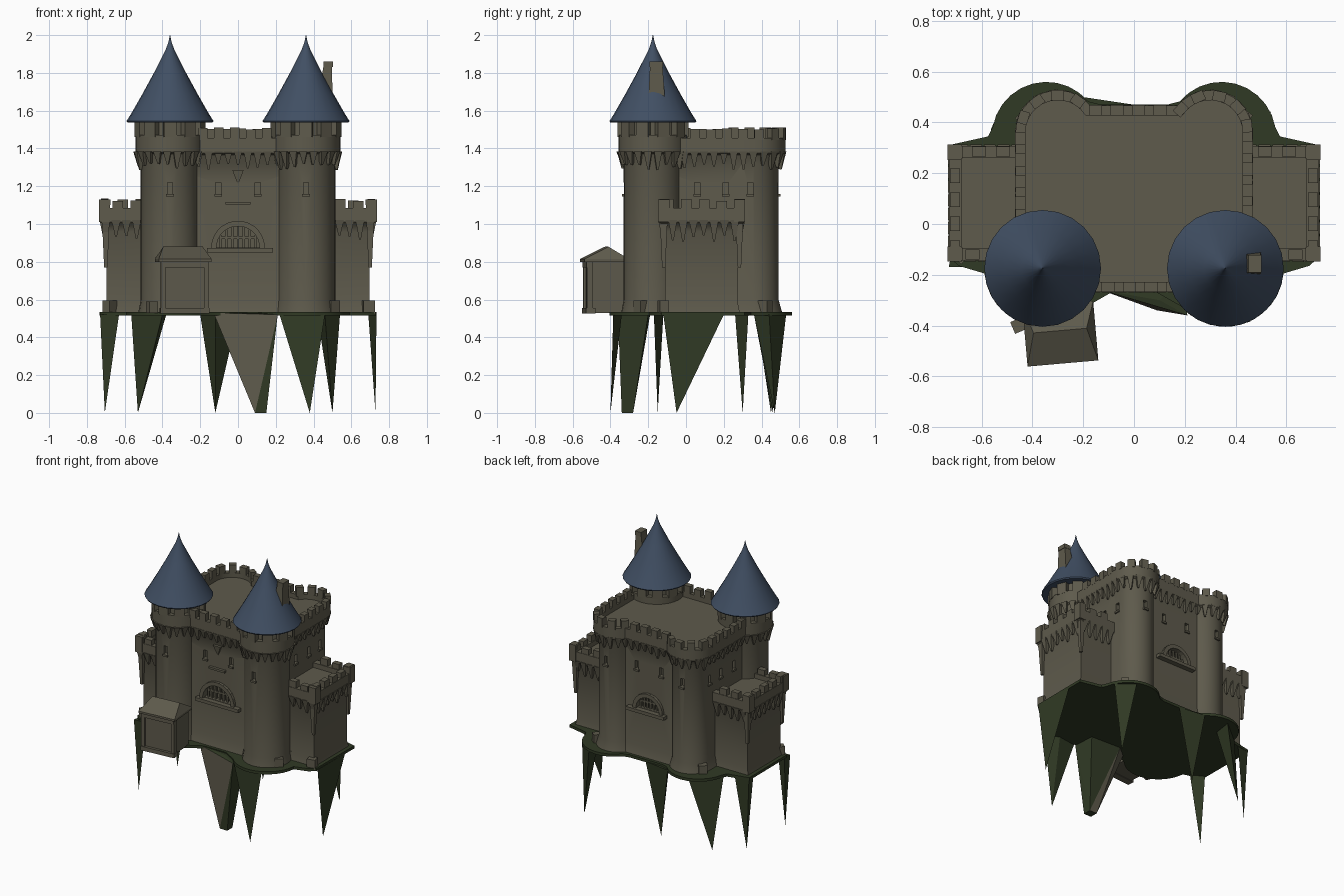
import bpy, bmesh, math, random
from mathutils import Vector, Matrix

if "Cube" in bpy.data.objects:
    bpy.data.objects.remove(bpy.data.objects["Cube"])
random.seed(4)

def mat(name, c):
    m = bpy.data.materials.new(name)
    m.diffuse_color = (*c, 1)
    m.use_nodes = True
    m.node_tree.nodes["Principled BSDF"].inputs["Base Color"].default_value = m.diffuse_color
    return m
STONE = mat("stone", (0.112, 0.103, 0.072))
SLATE = mat("slate_blue", (0.052, 0.078, 0.125))
MOSS = mat("moss_green", (0.030, 0.042, 0.018))

def finish(name, bm, *mats, smooth=True):
    bmesh.ops.recalc_face_normals(bm, faces=bm.faces)
    me = bpy.data.meshes.new(name)
    bm.to_mesh(me)
    bm.free()
    ob = bpy.data.objects.new(name, me)
    bpy.context.collection.objects.link(ob)
    for m in mats:
        me.materials.append(m)
    if smooth:
        bpy.ops.object.select_all(action='DESELECT')
        ob.select_set(True)
        bpy.context.view_layer.objects.active = ob
        bpy.ops.object.shade_smooth_by_angle(angle=math.radians(30))
    return ob

def loft(name, outline, sections, m):
    """Stack outline(offset) loops at the given heights and cap both ends."""
    bm = bmesh.new()
    loops = [[bm.verts.new((x, y, z)) for x, y in outline(o)] for o, z in sections]
    n = len(loops[0])
    for a, b in zip(loops, loops[1:]):
        for i in range(n):
            bm.faces.new((a[i], a[(i + 1) % n], b[(i + 1) % n], b[i]))
    bm.faces.new(loops[0])
    bm.faces.new(loops[-1])
    return finish(name, bm, m)

def hull(bm, pts):
    vs = [bm.verts.new(p) for p in pts]
    r = bmesh.ops.convex_hull(bm, input=vs)
    bmesh.ops.delete(bm, geom=[v for v in r["geom_interior"] if isinstance(v, bmesh.types.BMVert)], context='VERTS')

def box(bm, c, s, ang=0, taper=1.0, tilt=0):
    """Box centred on c; taper scales the lower end."""
    mx = Matrix.Translation(c) @ Matrix.Rotation(ang, 4, 'Z') @ Matrix.Rotation(tilt, 4, 'Y')
    vs = bmesh.ops.create_cube(bm, size=1)["verts"]
    for v in vs:
        k = taper if v.co.z < 0 else 1
        v.co = mx @ Vector((v.co.x * s[0] * k, v.co.y * s[1] * k, v.co.z * s[2]))

def walk(pts, step):
    """Even spaced points and tangent angles round a closed outline."""
    ps = [Vector(p) for p in pts]
    seg = [(a, b, (b - a).length) for a, b in zip(ps, ps[1:] + ps[:1])]
    total = sum(s[2] for s in seg)
    n = round(total / step)
    for i in range(n):
        d = (i + 0.5) * total / n
        for a, b, l in seg:
            if d <= l:
                p, t = a.lerp(b, d / l), b - a
                yield p.x, p.y, math.atan2(t.y, t.x)
                break
            d -= l

def arc(cx, cy, r, a0, a1, n):
    return [(cx + r * math.cos(math.radians(a0 + (a1 - a0) * i / n)),
             cy + r * math.sin(math.radians(a0 + (a1 - a0) * i / n))) for i in range(n + 1)]

def mirrored(half):
    return half + [(-x, y) for x, y in reversed(half)]

def crown(name, pts_m, step_m, z0, z1, pts_c, step_c, c0, c1, skip, depth=0.04, width=0.6):
    """Merlons on top of a parapet and pointed corbels under it."""
    bm = bmesh.new()
    for x, y, a in walk(pts_m, step_m):
        if not skip(x, y):
            h = z1 - z0 + random.uniform(-0.008, 0.004)
            box(bm, (x, y, z0 + h / 2 - 0.005), (step_m * width, depth, h + 0.01), a)
    for x, y, a in walk(pts_c, step_c):
        if not skip(x, y):
            h = c1 - c0 + random.uniform(-0.02, 0.015)
            box(bm, (x, y, c1 - h / 2), (step_c * 0.85, 0.055, h), a, 0.2)
    finish(name, bm, STONE, smooth=False)

TX, TY = 0.36, -0.175
def near_tower(x, y):
    return math.hypot(abs(x) - TX, y - TY) < 0.165

# keep with two rounded back corners
def keep_outline(o):
    r = 0.13 + o
    end = 180 - math.degrees(math.asin((0.07 + o) / r))
    return mirrored([(0.43 + o, -0.23 - o), (0.43 + o, 0.3)] + arc(0.30, 0.36, r, 0, end, 12))
keep = loft("keep", keep_outline, [(0.02, 0.53), (0.0, 0.60), (0, 1.32), (0.02, 1.365), (0.037, 1.375),
            (0.037, 1.455), (-0.002, 1.455), (-0.002, 1.42)], STONE)
crown("keep_battlements", keep_outline(0.018), 0.085, 1.455, 1.508,
      keep_outline(0.012), 0.052, 1.30, 1.385, near_tower)

# front towers with slate roofs
towers = []
for side, nm in ((-1, "left"), (1, "right")):
    circ = lambda r, s=side: arc(s * TX, TY, r, 0, 345, 23)
    towers.append(loft(nm + "_tower", circ, [(0.168, 0.53), (0.155, 0.60), (0.155, 1.32), (0.17, 1.37),
                  (0.183, 1.38), (0.183, 1.47), (0.15, 1.47), (0.15, 1.55)], STONE))
    inside = lambda x, y: abs(x) < 0.43 and y > -0.22
    crown(nm + "_tower_battlements", circ(0.166), 0.105, 1.47, 1.55, circ(0.165), 0.05, 1.30, 1.385,
          lambda x, y: False, 0.036, 0.66)
    loft(nm + "_tower_roof", circ, [(0.02, 1.55), (0.225, 1.537), (0.23, 1.545), (0.205, 1.585), (0.145, 1.69),
         (0.085, 1.80), (0.022, 1.925), (0.008, 1.965), (0.001, 2.0)], SLATE)

# side wings
for side, nm in ((-1, "left"), (1, "right")):
    rect = lambda o, s=side: [(s * 0.40, -0.11 - o), (s * (0.695 + o), -0.11 - o),
                              (s * (0.695 + o), 0.275 + o), (s * 0.40, 0.275 + o)]
    loft(nm + "_wing", rect, [(0.01, 0.53), (0, 0.58), (0, 0.96), (0.015, 0.995), (0.033, 1.01), (0.033, 1.085),
         (-0.015, 1.085), (-0.015, 1.05)], STONE)
    crown(nm + "_wing_battlements", rect(0.01), 0.093, 1.085, 1.13, rect(0.01), 0.055, 0.92, 1.02,
          lambda x, y: abs(x) < 0.45)
    bm = bmesh.new()
    for y in (-0.118, 0.283):
        box(bm, (side * 0.70, y, 0.95), (0.05, 0.05, 0.36), 0, 0.35)
        box(bm, (side * 0.708, y, 1.07), (0.055, 0.06, 0.12))
    finish(nm + "_wing_corner_turrets", bm, STONE, smooth=False)

# window niches and arch recesses, cut out of keep and towers
cut = bmesh.new()
sills = bmesh.new()
front = [(sx * x, y, 0) for sx in (-1, 1) for x, y in
         ((0.105, -0.23), (0.36, -0.33), (0.31, 0.49), (0.10, 0.43))]
side = [(sx * 0.43, y, math.pi / 2) for sx in (-1, 1) for y in (0.06, 0.21, 0.34)]
for x, y, a in front + side:
    box(cut, (x, y, 1.19), (0.028, 0.05, 0.06), a)
    box(sills, (x, y, 1.153), (0.04, 0.02, 0.014), a)
box(sills, (0, -0.235, 1.11), (0.13, 0.03, 0.015))
box(sills, (0, -0.235, 1.25), (0.06, 0.03, 0.07), 0, 0.1)
finish("window_sills", sills, STONE, smooth=False)
ARCHES = ((-0.23, 0.115, 0.875, -1, "front"), (0.43, 0.095, 0.885, 1, "back"))
for y, r, z, d, nm in ARCHES:
    prof = arc(0, z, r, 0, 180, 14)
    hull(cut, [(px, y + e, pz) for px, pz in prof for e in (-0.045, 0.045)])
    bm = bmesh.new()
    for px, pz in arc(0, z, r + 0.012, 0, 180, 12):          # arch stones
        box(bm, (px, y + d * 0.005, pz), (0.028, 0.03, 0.036), 0, 1, -math.atan2(pz - z, px))
    box(bm, (0.01, y + d * 0.012, z - 0.015), (2 * r + 0.12, 0.05, 0.024))
    for i in range(-3, 4):                                    # grille
        px = i * r / 3.7
        h = math.sqrt(r * r - px * px)
        box(bm, (px, y - d * 0.022, z + h / 2), (0.012, 0.014, h))
    box(bm, (0, y - d * 0.022, z + r * 0.45), (1.7 * r, 0.012, 0.012))
    finish(nm + "_arch", bm, STONE, smooth=False)
cutter = finish("niche_cutter", cut, STONE, smooth=False)
cutter.hide_render = True
for ob in [keep] + towers:
    md = ob.modifiers.new("niches", 'BOOLEAN')
    md.operation, md.solver, md.object = 'DIFFERENCE', 'EXACT', cutter
    bpy.context.view_layer.objects.active = ob
    bpy.ops.object.modifier_apply(modifier=md.name)
bpy.data.objects.remove(cutter)

# gatehouse, turned slightly
bm = bmesh.new()
box(bm, (0, 0.02, 0.67), (0.22, 0.21, 0.28))
for x in (-0.115, 0.115):
    box(bm, (x, -0.085, 0.665), (0.026, 0.03, 0.27))
box(bm, (0, -0.085, 0.785), (0.25, 0.035, 0.03))
box(bm, (0, -0.08, 0.54), (0.26, 0.05, 0.03))
hull(bm, [(x, y, z) for x in (-0.14, 0.14) for y in (-0.115, 0.12) for z in (0.80, 0.815)] +
     [(x, 0.015, 0.88) for x in (-0.105, 0.105)])
gate = finish("gatehouse", bm, STONE, smooth=False)
gate.location = (-0.29, -0.435, 0)
gate.rotation_euler = (0, 0, math.radians(5))

# loose foundation stones
bm = bmesh.new()
box(bm, (-0.455, -0.40, 0.56), (0.05, 0.05, 0.06), 0.4)
for x, y in ((-0.68, -0.12), (0.69, -0.12), (0.50, -0.24), (0.48, -0.10), (0.43, 0.42), (-0.43, 0.42)):
    box(bm, (x, y, 0.56), (0.06, 0.05, 0.07), random.uniform(0, 1))
finish("foundation_stones", bm, STONE, smooth=False)

# chimney leaning out of the right roof
bm = bmesh.new()
hull(bm, [(x, y, z) for x0, x1, y0, y1, z in ((0.42, 0.50, -0.20, -0.11, 1.64), (0.455, 0.498, -0.185, -0.125, 1.75),
          (0.455, 0.498, -0.19, -0.125, 1.85)) for x in (x0, x1) for y in (y0, y1)])
box(bm, (0.477, -0.157, 1.845), (0.05, 0.07, 0.03))
finish("chimney", bm, STONE, smooth=False)

# mossy ground slab
def ground(o):
    return mirrored([(0.09, -0.27), (0.16, -0.31)] + arc(TX, TY, 0.23, -140, -5, 12) +
                    [(0.69, -0.165), (0.73, -0.13), (0.733, 0.31), (0.575, 0.345)] +
                    arc(0.345, 0.345, 0.215, 10, 140, 10) + [(0.13, 0.47)])
loft("ground_slab", ground, [(0, 0.515), (0, 0.535)], MOSS)

# hanging spikes: tip x, y then base corners
SPIKES = [(-.705, -.15, (-.73, -.17), (-.63, -.17), (-.72, -.12)),
          (-.705, .30, (-.73, .26), (-.73, .31), (-.63, .33)),
          (-.53, .45, (-.565, .37), (-.38, .52), (-.40, .38)),
          (-.12, .46, (-.20, .50), (0, .47), (-.12, .36)),
          (.50, .47, (.42, .53), (.54, .44), (.46, .36)),
          (.728, -.05, (.733, -.12), (.733, .20), (.69, .02)),
          (.38, -.40, (.22, -.36), (.46, -.385), (.36, -.34))]
bm = bmesh.new()
for tx, ty, *base in SPIKES:
    hull(bm, [(tx, ty, 0)] + [(x, y, 0.52) for x, y in base])
finish("hanging_spikes", bm, MOSS, smooth=False)

# blunt front spike, stone on the face toward the front left
bm = bmesh.new()
hull(bm, [(x, y, 0) for x in (0.09, 0.15) for y in (-0.34, -0.28)] +
     [(-0.13, -0.26, 0.53), (0.10, -0.30, 0.53), (0.21, -0.36, 0.52), (0.20, -0.20, 0.52), (-0.04, -0.19, 0.52)])
bm.normal_update()
for f in bm.faces:
    f.material_index = 0 if f.calc_center_median().x < 0.085 and f.normal.z < 0.9 else 1
finish("front_spike", bm, STONE, MOSS, smooth=False)
